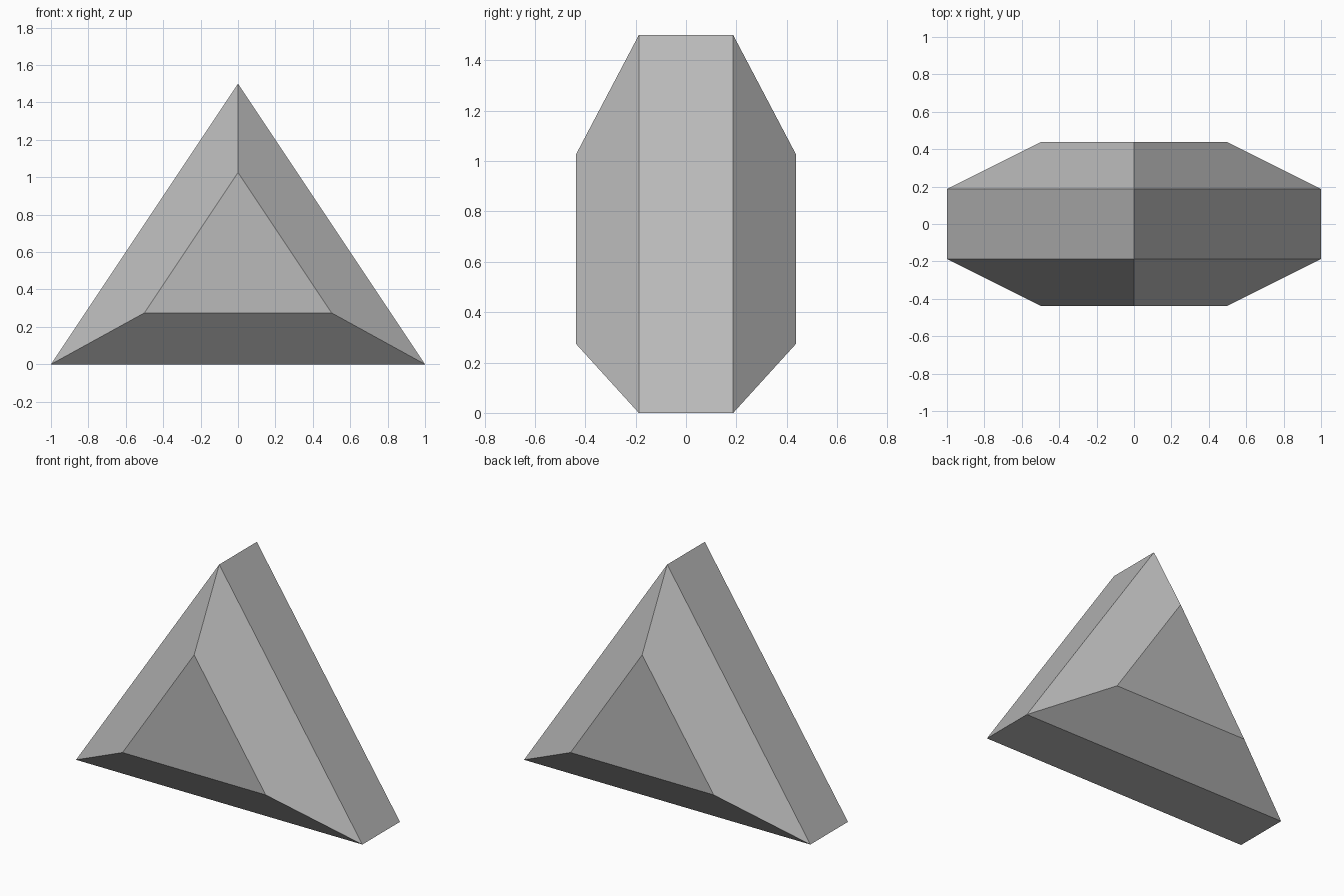
import bpy
import bmesh

cube = bpy.data.objects.get("Cube")
if cube:
    bpy.data.objects.remove(cube, do_unlink=True)

# One plain grey
grey = bpy.data.materials.new("plain grey")
grey.use_nodes = True
colour = (0.49, 0.49, 0.49, 1)
grey.diffuse_color = colour
grey.node_tree.nodes["Principled BSDF"].inputs["Base Color"].default_value = colour


def triangle_ring(bm, y, half_width, base, top):
    """Upright triangle in the plane at depth y."""
    profile = [(-half_width, base), (half_width, base), (0, top)]
    return [bm.verts.new((x, y, z)) for x, z in profile]


# Triangular prism with bevelled front and back, lofted through four rings
outer = (1.0, 0.0, 1.5)
inner = (0.5, 0.275, 1.025)
bm = bmesh.new()
rings = [triangle_ring(bm, y, *size) for y, size in
         [(-0.4375, inner), (-0.1875, outer), (0.1875, outer), (0.4375, inner)]]
for a, b in zip(rings, rings[1:]):
    for i in range(3):
        j = (i + 1) % 3
        bm.faces.new((a[i], a[j], b[j], b[i]))
bm.faces.new(rings[0])
bm.faces.new(rings[-1])
bmesh.ops.recalc_face_normals(bm, faces=bm.faces)

mesh = bpy.data.meshes.new("bevelled_triangle")
bm.to_mesh(mesh)
bm.free()
mesh.materials.append(grey)
wedge = bpy.data.objects.new("bevelled_triangle", mesh)
bpy.context.collection.objects.link(wedge)
